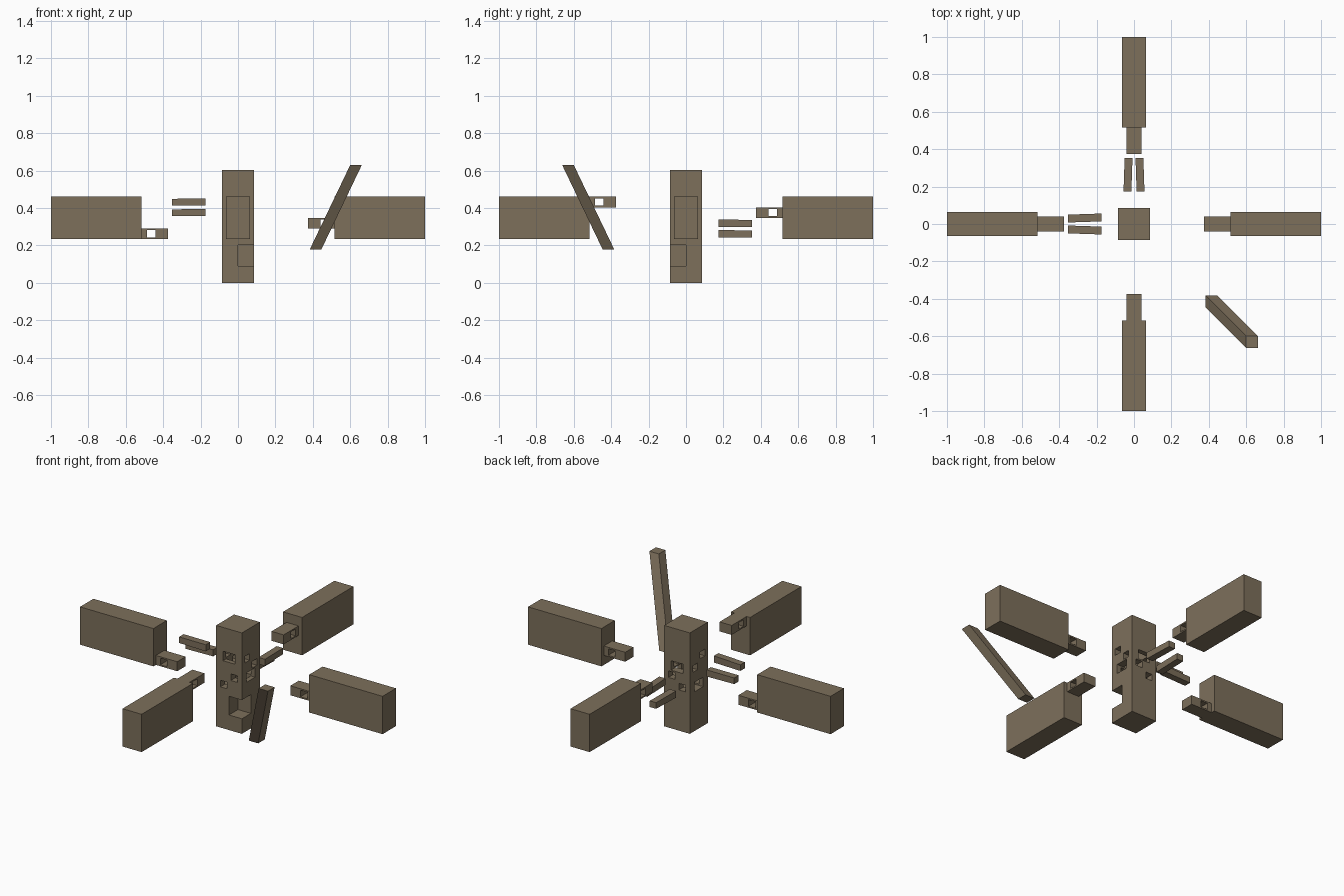
import bpy, bmesh, math
from mathutils import Matrix, Vector

if "Cube" in bpy.data.objects:
    bpy.data.objects.remove(bpy.data.objects["Cube"], do_unlink=True)

wood = bpy.data.materials.new("brown_timber")
wood.use_nodes = True
COLOUR = (0.205, 0.16, 0.105, 1)
wood.diffuse_color = COLOUR
wood.node_tree.nodes["Principled BSDF"].inputs["Base Color"].default_value = COLOUR

# Shared measurements
POST = 0.085                      # post half width
LOW, STEP = 0.2345, 0.0565        # lowest tenon and tenon height
SHOULDER, TIP, END = 0.515, 0.374, 1.0
SLIDE = SHOULDER - POST           # distance each beam is pulled out
TENON = 0.04                      # tenon half width
INSET = 0.0085                    # wood left above and below a wedge slot


def turn(angle):
    return Matrix.Rotation(math.radians(angle), 4, "Z")


def box(name, lo, hi, matrix=Matrix(), adjust=None):
    """Box between two corners; adjust may move each corner, matrix places it."""
    bm = bmesh.new()
    bmesh.ops.create_cube(bm, size=1)
    lo, hi = Vector(lo), Vector(hi)
    for v in bm.verts:
        v.co = Vector([hi[i] if v.co[i] > 0 else lo[i] for i in range(3)])
        if adjust:
            adjust(v.co)
    bm.transform(matrix)
    mesh = bpy.data.meshes.new(name)
    bm.to_mesh(mesh)
    bm.free()
    mesh.materials.append(wood)
    obj = bpy.data.objects.new(name, mesh)
    bpy.context.collection.objects.link(obj)
    return obj


def combine(obj, others, operation):
    """Apply a boolean with each helper, then remove the helpers."""
    for other in others:
        other.hide_render = True
        mod = obj.modifiers.new("joint", "BOOLEAN")
        mod.operation = operation
        mod.solver = "EXACT"
        mod.object = other
    bpy.context.view_layer.update()
    graph = bpy.context.evaluated_depsgraph_get()
    mesh = bpy.data.meshes.new_from_object(obj.evaluated_get(graph))
    obj.modifiers.clear()
    obj.data = mesh
    for other in others:
        bpy.data.objects.remove(other, do_unlink=True)


# Beams lie along local +x; order follows tenon height from low to high
beams = [("right_beam", 180), ("left_beam", 0), ("back_beam", 90), ("front_beam", -90)]
post_cutters = []

for level, (name, angle) in enumerate(beams):
    z0 = LOW + level * STEP
    z1 = z0 + STEP
    place = turn(angle)

    # Beam with its tenon and wedge slot
    beam = box(name, (SHOULDER, -0.063, LOW), (END, 0.063, LOW + 4 * STEP), place)
    tenon = box("tenon", (TIP, -TENON, z0), (SHOULDER + 0.05, TENON, z1), place)
    combine(beam, [tenon], "UNION")
    slot = box("slot", (0.441, -0.06, z0 + INSET), (0.486, 0.06, z1 - INSET), place)
    combine(beam, [slot], "DIFFERENCE")

    # Blind mortise and through wedge hole in the post
    post_cutters.append(box("mortise", (TIP - SLIDE, -TENON, z0),
                            (POST + 0.05, TENON, z1), place))
    post_cutters.append(box("wedge_hole", (0.012, -0.2, z0 + INSET),
                            (0.057, 0.2, z1 - INSET), place))

    # Loose wedge, thicker toward the post, pulled out to the back or right
    side = -1 if angle in (180, -90) else 1
    across = turn(0 if level < 2 else 90)

    def taper(co):
        if co.y > 0.3:
            co.x -= 0.006 * side
            co.z -= 0.003 if co.z > (z0 + z1) / 2 else 0

    box(name.replace("beam", "wedge"),
        (min(0.014 * side, 0.056 * side), 0.174, z0 + INSET),
        (max(0.014 * side, 0.056 * side), 0.354, z1 - INSET), across, taper)

# Post with mortises, wedge holes and a corner notch for the brace
post = box("post", (-POST, -POST, 0), (POST, POST, 0.603))
post_cutters.append(box("brace_notch", (0, -0.2, 0.09), (0.2, 0, 0.202)))
combine(post, post_cutters, "DIFFERENCE")


# Diagonal brace, a square bar leaning outward with level ends
def lean(co):
    if co.z > 0.4:
        co.x += 0.217
        co.y -= 0.217


box("brace", (0.383, -0.445, 0.177), (0.445, -0.383, 0.63), adjust=lean)
